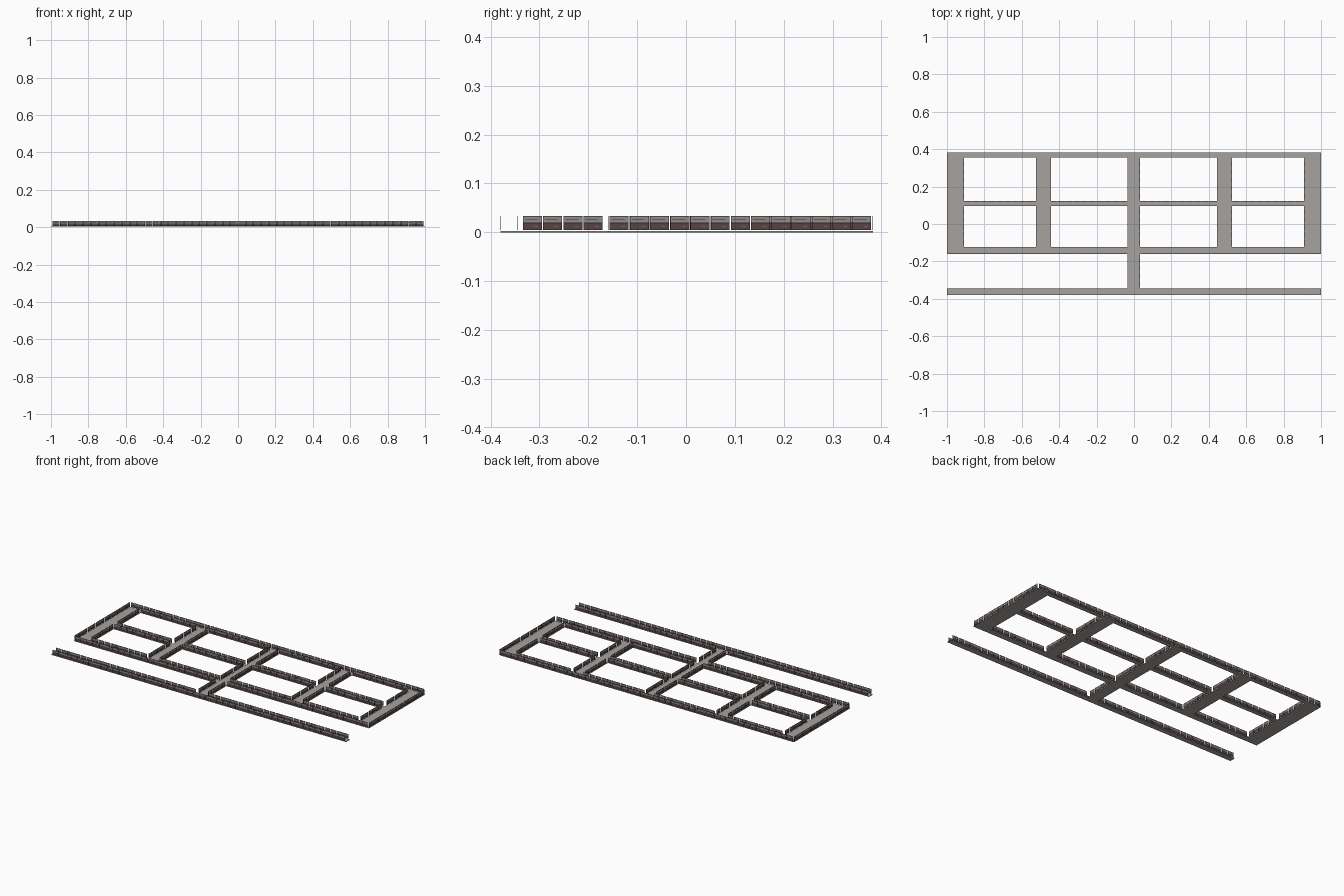
import bpy, bmesh

if "Cube" in bpy.data.objects:
    bpy.data.objects.remove(bpy.data.objects["Cube"])


def mat(name, c):
    m = bpy.data.materials.new(name)
    m.diffuse_color = (*c, 1)
    m.use_nodes = True
    m.node_tree.nodes["Principled BSDF"].inputs["Base Color"].default_value = m.diffuse_color
    return m


MATS = [mat("road grey", (0.385, 0.36, 0.35)),
        mat("dark red brown", (0.095, 0.058, 0.058)),
        mat("upper wall grey", (0.28, 0.26, 0.25)),
        mat("dark trim", (0.025, 0.02, 0.02))]

ROAD_Z, BASE_Z, TOP_Z = 0.003, 0.005, 0.033
PANEL, PITCH, THICK = 0.0388, 0.0414, 0.0008


def box(bm, lo, hi, mi):
    v = [bm.verts.new((x, y, z)) for z in (lo[2], hi[2])
         for x, y in ((lo[0], lo[1]), (hi[0], lo[1]), (hi[0], hi[1]), (lo[0], hi[1]))]
    for f in ((3, 2, 1, 0), (4, 5, 6, 7), (0, 1, 5, 4), (1, 2, 6, 5), (2, 3, 7, 6), (3, 0, 4, 7)):
        bm.faces.new([v[i] for i in f]).material_index = mi


def finish(bm, name):
    me = bpy.data.meshes.new(name)
    bm.to_mesh(me)
    bm.free()
    for m in MATS:
        me.materials.append(m)
    ob = bpy.data.objects.new(name, me)
    bpy.context.collection.objects.link(ob)


# street edges: cross streets in x, long streets in y
COLS = [(-1, -0.91), (-0.525, -0.445), (-0.035, 0.032), (0.445, 0.523), (0.91, 1)]
ROWS = [(-0.16, -0.122), (0.095, 0.122), (0.355, 0.383)]
LOW = (-0.38, -0.345)
MID = COLS[2]

# road surface, laid as non-overlapping slabs
bm = bmesh.new()
for y0, y1 in ROWS + [LOW]:
    box(bm, (-1, y0, 0), (1, y1, ROAD_Z), 0)
for x0, x1 in COLS:
    for r, s in zip(ROWS, ROWS[1:]):
        box(bm, (x0, r[1], 0), (x1, s[0], ROAD_Z), 0)
box(bm, (MID[0], LOW[1], 0), (MID[1], ROWS[0][0], ROAD_Z), 0)
finish(bm, "road_surface")


# one straight run of wall panels; side says where the road lies
def wall(bm, along_x, fixed, a, b, side):
    n = int((b - a) / PITCH + 0.15)
    start = (a + b) / 2 - n * PITCH / 2

    def piece(s, e, z0, z1, mi, grow=0.0):
        t0, t1 = sorted((fixed + side * 0.0004, fixed + side * (0.0004 + THICK)))
        t0, t1 = t0 - grow, t1 + grow
        if along_x:
            box(bm, (s, t0, z0), (e, t1, z1), mi)
        else:
            box(bm, (t0, s, z0), (t1, e, z1), mi)

    for i in range(n):
        s = start + i * PITCH + (PITCH - PANEL) / 2
        e = s + PANEL
        piece(s, e, BASE_Z, 0.0185, 1)                          # brown lower storey
        piece(s, e, 0.0185, 0.0200, 3)                          # dividing ledge
        piece(s, e, 0.0200, 0.0322, 2)                          # grey upper storey
        piece(s, e, 0.0322, TOP_Z, 3)                           # coping
        piece(s + 0.004, s + 0.030, 0.0258, 0.0270, 3, 0.0002)  # window strip
        piece(s + 0.024, s + 0.031, 0.0105, 0.0118, 2, 0.0002)  # pale sign plate


# walls round each city block
bm = bmesh.new()
for c, d in zip(COLS, COLS[1:]):
    for r, s in zip(ROWS, ROWS[1:]):
        wall(bm, True, r[1], c[1], d[0], -1)
        wall(bm, True, s[0], c[1], d[0], 1)
        wall(bm, False, c[1], r[1], s[0], -1)
        wall(bm, False, d[0], r[1], s[0], 1)
finish(bm, "block_walls")

# outer boundary walls
bm = bmesh.new()
wall(bm, True, ROWS[2][1], -1, 1, -1)
wall(bm, False, -1, ROWS[0][0], ROWS[2][1], 1)
wall(bm, False, 1, ROWS[0][0], ROWS[2][1], -1)
finish(bm, "outer_walls")

# walls of the lower street and its link road
bm = bmesh.new()
for a, b in ((-1, MID[0]), (MID[1], 1)):
    wall(bm, True, ROWS[0][0], a, b, 1)
    wall(bm, True, LOW[1], a, b, -1)
wall(bm, True, LOW[0], -1, 1, 1)
wall(bm, False, MID[0], LOW[1], ROWS[0][0], 1)
wall(bm, False, MID[1], LOW[1], ROWS[0][0], -1)
finish(bm, "lower_street_walls")
